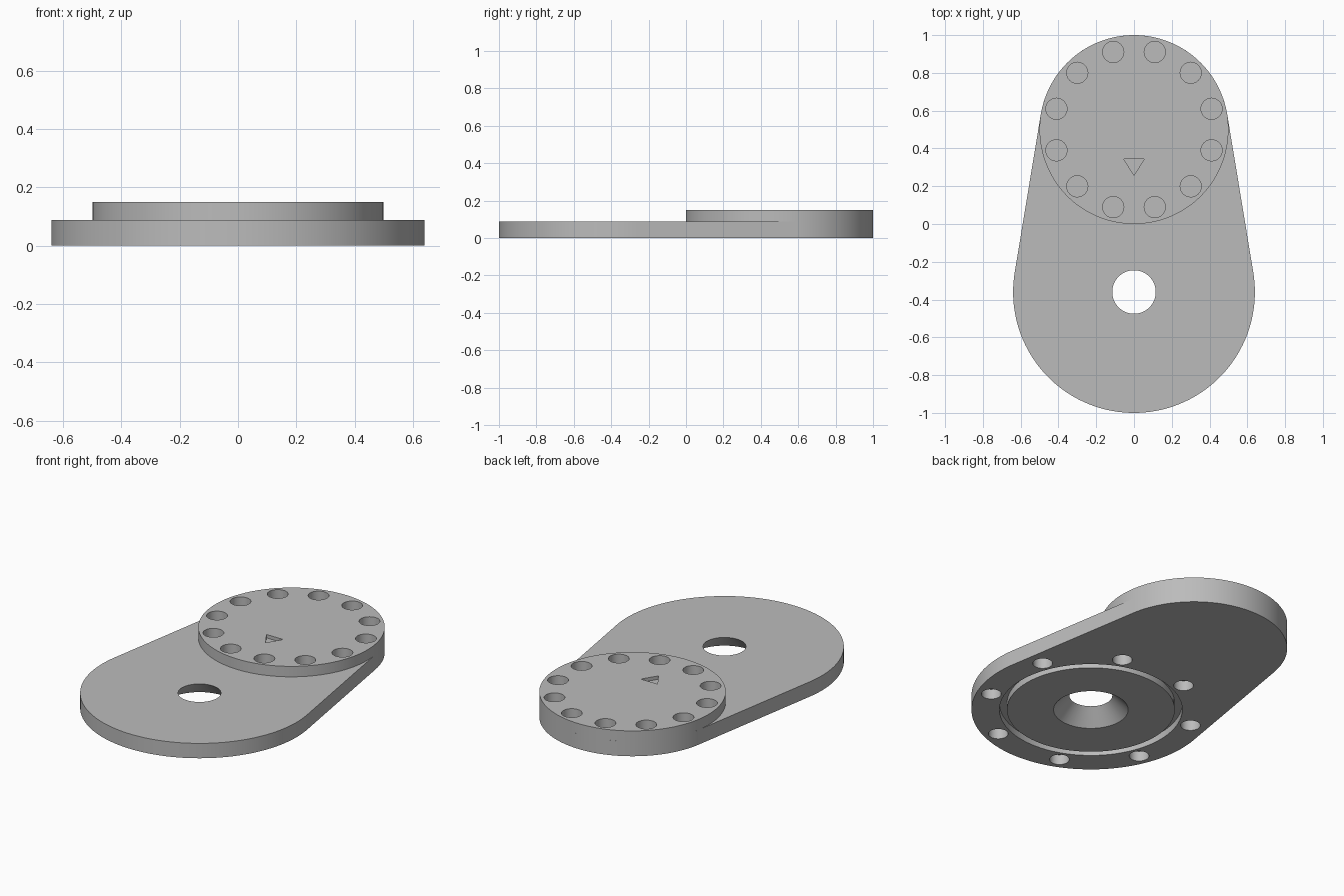
import bpy, bmesh, math

if "Cube" in bpy.data.objects:
    bpy.data.objects.remove(bpy.data.objects["Cube"])

PLATE_T, DISC_TOP = 0.088, 0.15
BIG_Y, BIG_R = -0.36, 0.64
SMALL_Y, SMALL_R = 0.5, 0.5

grey = bpy.data.materials.new("mid grey")
grey.diffuse_color = (0.5, 0.5, 0.5, 1)
grey.use_nodes = True
grey.node_tree.nodes["Principled BSDF"].inputs["Base Color"].default_value = grey.diffuse_color


def arc(cy, r, a0, a1, n):
    return [(r * math.cos(a0 + (a1 - a0) * i / n),
             cy + r * math.sin(a0 + (a1 - a0) * i / n)) for i in range(n + 1)]


def prism(bm, outline, z0, z1):
    """Closed prism from a counter-clockwise outline."""
    low = [bm.verts.new((x, y, z0)) for x, y in outline]
    high = [bm.verts.new((x, y, z1)) for x, y in outline]
    bm.faces.new(low[::-1])
    bm.faces.new(high)
    n = len(outline)
    for i in range(n):
        j = (i + 1) % n
        bm.faces.new((low[i], low[j], high[j], high[i]))


def cylinder(bm, x, y, z0, z1, r, n=32):
    prism(bm, [(x + px, y + py) for px, py in arc(0, r, 0, math.tau, n)[:-1]], z0, z1)


def loft_rings(bm, cy, rings, n=96):
    """Ring-shaped solid from a closed (radius, z) section."""
    loops = [[bm.verts.new((r * math.cos(math.tau * i / n),
                            cy + r * math.sin(math.tau * i / n), z)) for i in range(n)]
             for r, z in rings]
    for a, b in zip(loops, loops[1:] + loops[:1]):
        for i in range(n):
            j = (i + 1) % n
            bm.faces.new((a[i], a[j], b[j], b[i]))


def make(name, bm):
    bmesh.ops.recalc_face_normals(bm, faces=bm.faces)
    mesh = bpy.data.meshes.new(name)
    bm.to_mesh(mesh)
    bm.free()
    mesh.materials.append(grey)
    ob = bpy.data.objects.new(name, mesh)
    bpy.context.collection.objects.link(ob)
    return ob


def carve(ob, cutter):
    """Subtract the cutter, then shade smooth with sharp edges kept."""
    cutter.hide_render = True
    mod = ob.modifiers.new("cut", 'BOOLEAN')
    mod.operation, mod.solver, mod.object = 'DIFFERENCE', 'EXACT', cutter
    bpy.ops.object.select_all(action='DESELECT')
    bpy.context.view_layer.objects.active = ob
    ob.select_set(True)
    bpy.ops.object.modifier_apply(modifier=mod.name)
    bpy.data.objects.remove(cutter)
    bpy.ops.object.shade_smooth_by_angle(angle=math.radians(30))


# Base plate: two arcs joined by tangent lines
t = math.asin((BIG_R - SMALL_R) / (SMALL_Y - BIG_Y))
bm = bmesh.new()
prism(bm, arc(SMALL_Y, SMALL_R, t, math.pi - t, 64)
      + arc(BIG_Y, BIG_R, math.pi - t, math.tau + t, 80), 0, PLATE_T)
plate = make("base_plate", bm)

# Plate cuts: flared centre hole, annular groove, eight blind holes underneath
bm = bmesh.new()
slope = (0.2 - 0.115) / PLATE_T
n = 64
loops = [[bm.verts.new((r * math.cos(math.tau * i / n),
                        BIG_Y + r * math.sin(math.tau * i / n), z)) for i in range(n)]
         for r, z in ((0.2 + 0.02 * slope, -0.02), (0.115 - 0.02 * slope, PLATE_T + 0.02))]
bm.faces.new(loops[0][::-1])
bm.faces.new(loops[1])
for i in range(n):
    j = (i + 1) % n
    bm.faces.new((loops[0][i], loops[0][j], loops[1][j], loops[1][i]))
loft_rings(bm, BIG_Y, [(0.45, -0.02), (0.49, -0.02), (0.49, 0.04), (0.45, 0.04)])
for k in range(8):
    a = math.tau * (k + 0.5) / 8
    cylinder(bm, 0.56 * math.cos(a), BIG_Y + 0.56 * math.sin(a), -0.02, 0.06, 0.053)
carve(plate, make("plate_cutter", bm))

# Raised disc with twelve holes and a shallow triangular pointer
bm = bmesh.new()
cylinder(bm, 0, SMALL_Y, PLATE_T, DISC_TOP, SMALL_R, 128)
disc = make("raised_disc", bm)
bm = bmesh.new()
for k in range(12):
    a = math.tau * (k + 0.5) / 12
    cylinder(bm, 0.425 * math.cos(a), SMALL_Y + 0.425 * math.sin(a),
             PLATE_T - 0.02, DISC_TOP + 0.02, 0.056)
prism(bm, [(-0.055, 0.345), (0, 0.258), (0.055, 0.345)], DISC_TOP - 0.02, DISC_TOP + 0.02)
carve(disc, make("disc_cutter", bm))
